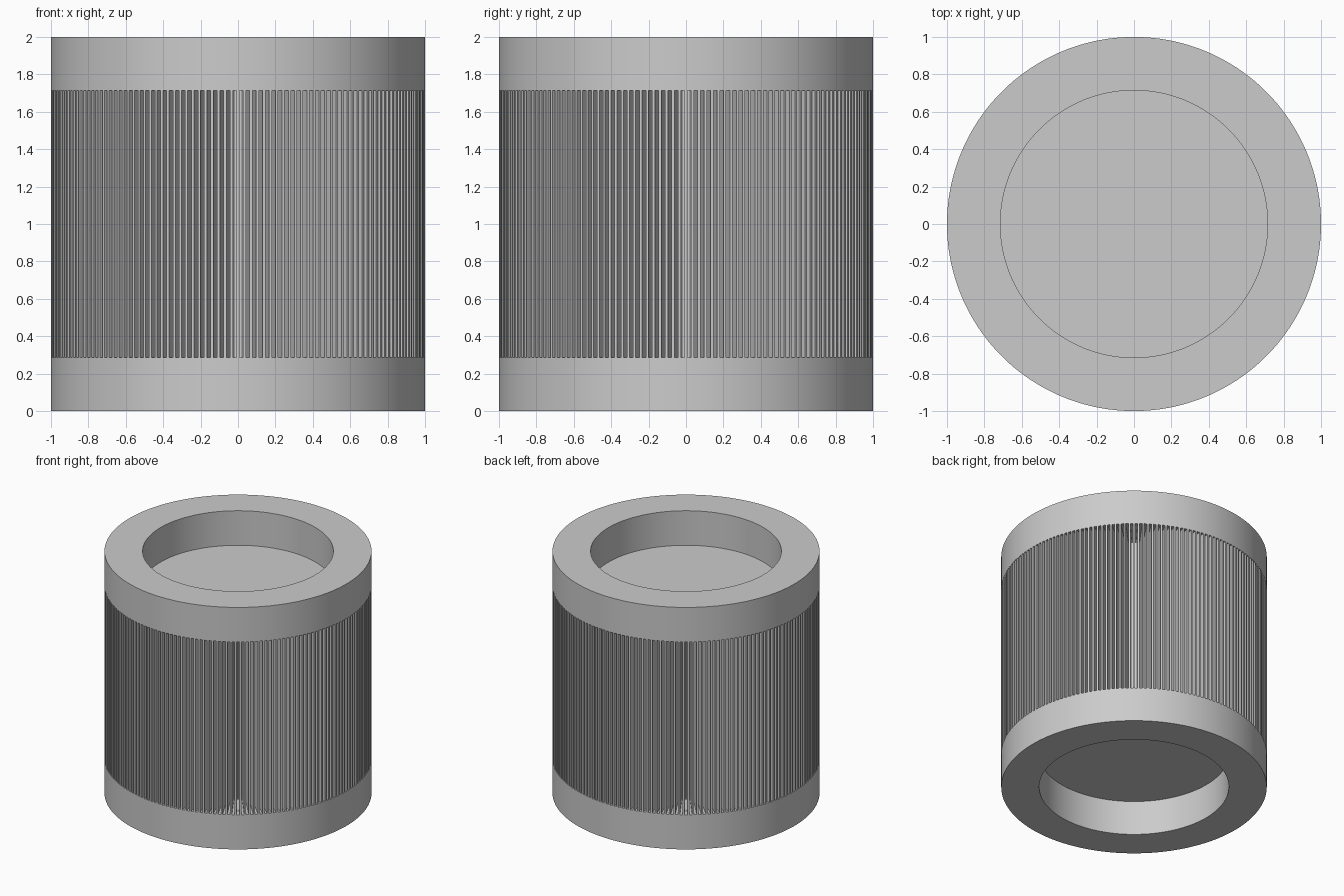
import bpy
import bmesh
import math
from mathutils import Matrix, Vector

cube = bpy.data.objects.get("Cube")
if cube:
    bpy.data.objects.remove(cube, do_unlink=True)

OUTER = 1.0
BAND = 2 / 7            # rim height and rim wall width
INNER = OUTER - BAND
HEIGHT = 2.0
SEGMENTS = 180
FIN_COUNT = 180
FIN_THICKNESS = 0.0143


def finish(bm, name, smooth):
    bmesh.ops.recalc_face_normals(bm, faces=bm.faces)
    mesh = bpy.data.meshes.new(name)
    bm.to_mesh(mesh)
    bm.free()
    obj = bpy.data.objects.new(name, mesh)
    bpy.context.collection.objects.link(obj)
    if smooth:
        bpy.ops.object.select_all(action="DESELECT")
        obj.select_set(True)
        bpy.context.view_layer.objects.active = obj
        bpy.ops.object.shade_smooth_by_angle(angle=math.radians(30))
    return obj


def rim(name, z0, z1):
    """Square-section ring, lathed around z."""
    bm = bmesh.new()
    section = [(INNER, z0), (OUTER, z0), (OUTER, z1), (INNER, z1)]
    verts = [bm.verts.new((r, 0, z)) for r, z in section]
    edges = [bm.edges.new((verts[i - 1], verts[i])) for i in range(len(verts))]
    bmesh.ops.spin(bm, geom=verts + edges, cent=(0, 0, 0), axis=(0, 0, 1),
                   angle=math.tau, steps=SEGMENTS, use_duplicate=False)
    bmesh.ops.remove_doubles(bm, verts=bm.verts, dist=1e-4)
    return finish(bm, name, True)


# Rims at both ends
rim("bottom_rim", 0, BAND)
rim("top_rim", HEIGHT - BAND, HEIGHT)

# Solid core, whose ends are the floors of the two recesses
core_height = HEIGHT - 2 * BAND
bm = bmesh.new()
bmesh.ops.create_cone(bm, cap_ends=True, segments=SEGMENTS, radius1=INNER,
                      radius2=INNER, depth=core_height,
                      matrix=Matrix.Translation((0, 0, HEIGHT / 2)))
finish(bm, "core", True)

# Thin radial fins around the core
bm = bmesh.new()
root = INNER - 0.01
size = Vector((OUTER - root, FIN_THICKNESS, core_height))
place = Matrix.Translation(((OUTER + root) / 2, 0, HEIGHT / 2))
for i in range(FIN_COUNT):
    turn = Matrix.Rotation(math.tau * i / FIN_COUNT, 4, "Z")
    bmesh.ops.create_cube(bm, size=1,
                          matrix=turn @ place @ Matrix.Diagonal(size).to_4x4())
finish(bm, "cooling_fins", False)
